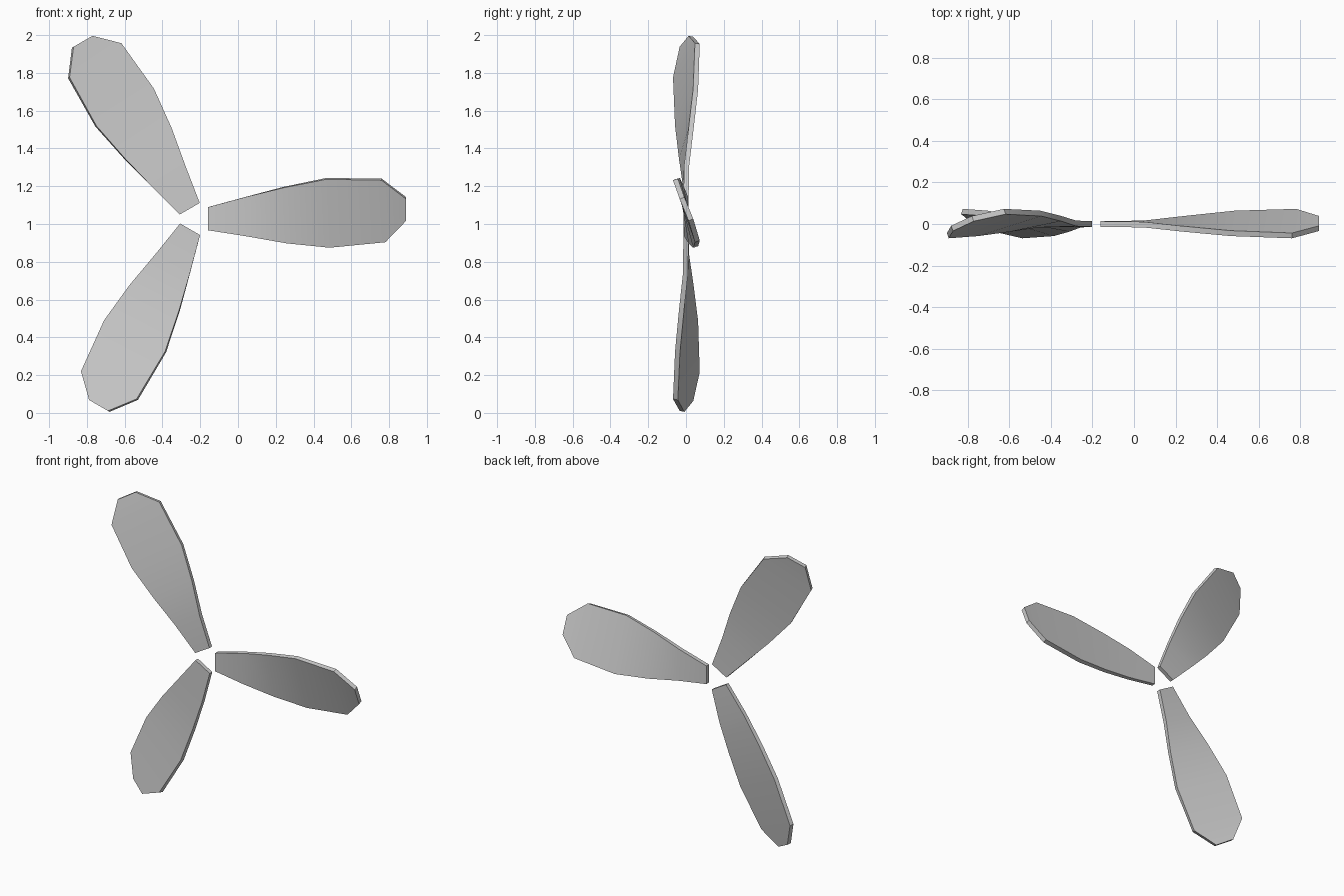
import bpy, bmesh, math
from mathutils import Vector, Matrix

cube = bpy.data.objects.get("Cube")
if cube:
    bpy.data.objects.remove(cube)

HUB = Vector((-0.223, 0, 1.027))
THICK = 0.027

# Blade sections: upper edge (x, y, z) and lower edge (x, y, z), root to tip
SECTIONS = [
    ((0.063, 0, 0.062), (0.063, 0, -0.06)),
    ((0.27, -0.003, 0.118), (0.27, 0.003, -0.092)),
    ((0.463, -0.024, 0.167), (0.48, 0.027, -0.127)),
    ((0.69, -0.045, 0.213), (0.708, 0.051, -0.149)),
    ((0.983, -0.056, 0.209), (1.003, 0.06, -0.119)),
    ((1.113, -0.021, 0.11), (1.113, 0.026, -0.005)),
]

grey = bpy.data.materials.new("blade grey")
grey.use_nodes = True
COLOR = (0.6, 0.6, 0.6, 1)
grey.diffuse_color = COLOR
grey.node_tree.nodes["Principled BSDF"].inputs["Base Color"].default_value = COLOR


def make_blade(name, angle):
    bm = bmesh.new()
    rings = []
    for upper, lower in SECTIONS:
        a, b = Vector(upper), Vector(lower)
        chord = a - b
        # Offset across the chord gives the twisted plate its thickness
        n = Vector((0, -chord.z, chord.y)).normalized() * THICK / 2
        rings.append([bm.verts.new(p) for p in (a + n, b + n, b - n, a - n)])
    for r, s in zip(rings, rings[1:]):
        for i in range(4):
            j = (i + 1) % 4
            bm.faces.new((r[i], r[j], s[j], s[i]))
    bm.faces.new(rings[0][::-1])
    bm.faces.new(rings[-1])
    bmesh.ops.recalc_face_normals(bm, faces=bm.faces)
    # Turn the blade about the hub axis
    turn = Matrix.Translation(HUB) @ Matrix.Rotation(-angle, 4, "Y")
    bmesh.ops.transform(bm, matrix=turn, verts=bm.verts)
    mesh = bpy.data.meshes.new(name)
    bm.to_mesh(mesh)
    bm.free()
    mesh.materials.append(grey)
    obj = bpy.data.objects.new(name, mesh)
    bpy.context.collection.objects.link(obj)
    bpy.ops.object.select_all(action="DESELECT")
    obj.select_set(True)
    bpy.context.view_layer.objects.active = obj
    bpy.ops.object.shade_smooth_by_angle(angle=math.radians(30))


for k, name in enumerate(("left_blade", "upper_blade", "lower_blade")):
    make_blade(name, math.radians(120 * k))
